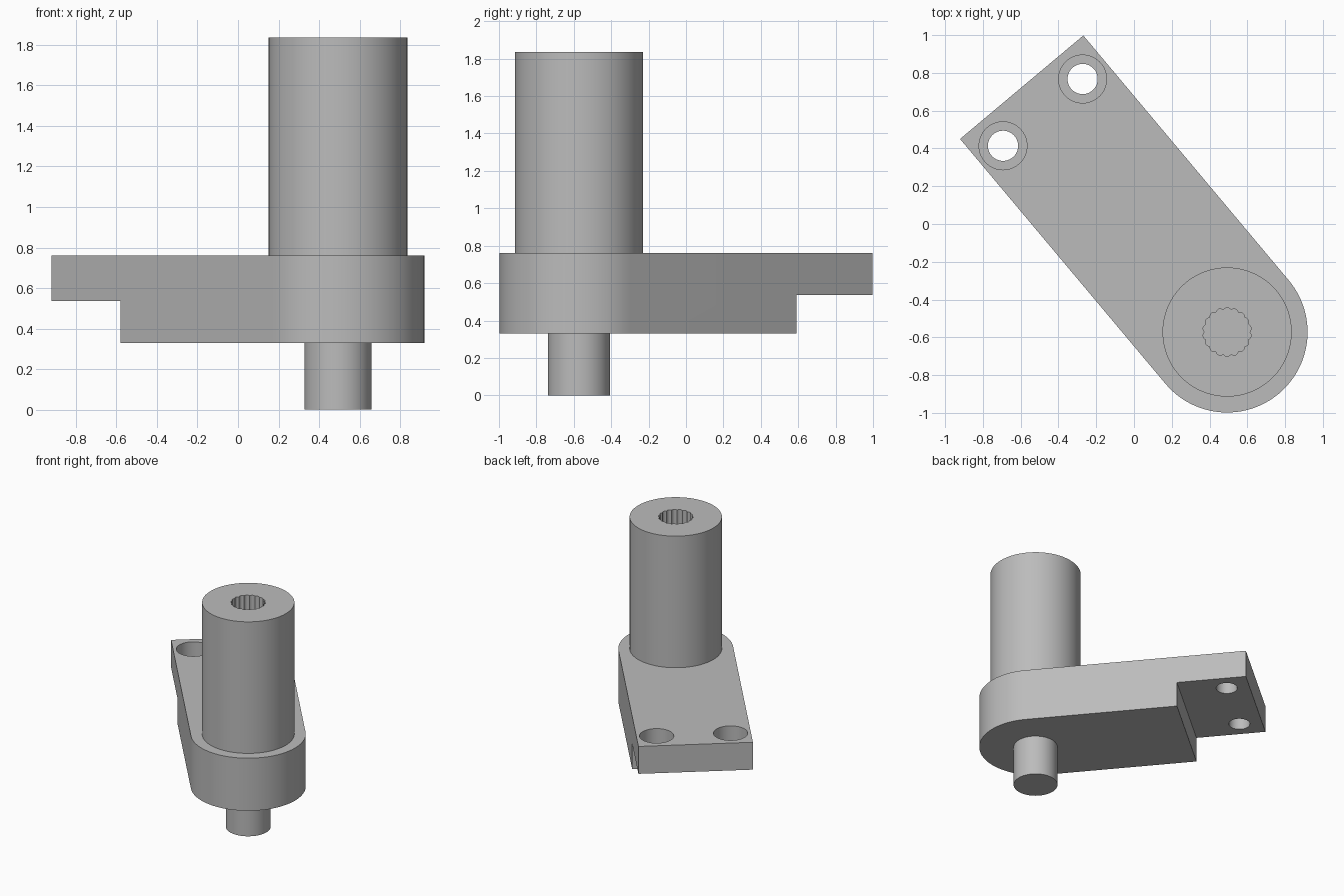
import bpy, bmesh, math
from mathutils import Vector

if "Cube" in bpy.data.objects:
    bpy.data.objects.remove(bpy.data.objects["Cube"])

CX, CY = 0.493, -0.572          # axis of the shaft
ANGLE = math.radians(130)       # direction of the arm
U = Vector((math.cos(ANGLE), math.sin(ANGLE)))
V = Vector((U.y, -U.x))
R, LENGTH = 0.426, 1.692

grey = bpy.data.materials.new("plain grey")
grey.diffuse_color = (0.5, 0.5, 0.5, 1)
grey.use_nodes = True
grey.node_tree.nodes["Principled BSDF"].inputs["Base Color"].default_value = grey.diffuse_color


def place(u, v):
    """Arm coordinates (along, across) to the x, y plane."""
    p = Vector((CX, CY)) + U * u + V * v
    return p.x, p.y


def circle(u, v, r, n):
    return [place(u + r * math.cos(2 * math.pi * i / n),
                  v + r * math.sin(2 * math.pi * i / n)) for i in range(n)]


def prism(name, points, z0, z1):
    """Extrude a closed outline from z0 to z1."""
    bm = bmesh.new()
    face = bm.faces.new([bm.verts.new((x, y, z0)) for x, y in points])
    ext = bmesh.ops.extrude_face_region(bm, geom=[face])
    top = [g for g in ext["geom"] if isinstance(g, bmesh.types.BMVert)]
    bmesh.ops.translate(bm, verts=top, vec=(0, 0, z1 - z0))
    bmesh.ops.recalc_face_normals(bm, faces=bm.faces[:])
    me = bpy.data.meshes.new(name)
    bm.to_mesh(me)
    bm.free()
    me.materials.append(grey)
    ob = bpy.data.objects.new(name, me)
    bpy.context.collection.objects.link(ob)
    return ob


def cut(target, cutter):
    """Subtract the cutter, then remove it."""
    mod = target.modifiers.new("cut", 'BOOLEAN')
    mod.operation, mod.solver, mod.object = 'DIFFERENCE', 'EXACT', cutter
    bpy.context.view_layer.update()
    dg = bpy.context.evaluated_depsgraph_get()
    me = bpy.data.meshes.new_from_object(target.evaluated_get(dg))
    target.modifiers.clear()
    target.data = me
    bpy.data.objects.remove(cutter)


# Arm: round at the shaft, square at the far end
arc = [place(-R * math.sin(math.pi * i / 48), R * math.cos(math.pi * i / 48))
       for i in range(49)]
arm = prism("arm", arc + [place(LENGTH, -R), place(LENGTH, R)], 0.33, 0.76)

# Step under the far end
cut(arm, prism("step_cutter", [place(LENGTH - 0.53, -0.6), place(2, -0.6),
                               place(2, 0.6), place(LENGTH - 0.53, 0.6)], 0.2, 0.536))

# Two counterbored screw holes
for side in (-1, 1):
    cut(arm, prism("hole_cutter", circle(1.518, side * 0.275, 0.08, 48), 0.4, 0.9))
    cut(arm, prism("bore_cutter", circle(1.518, side * 0.275, 0.127, 64), 0.63, 0.9))

# Upper shaft with a splined socket
shaft = prism("upper_shaft", circle(0, 0, 0.342, 96), 0.76, 1.836)
TEETH, STEPS = 18, 6
spline = []
for i in range(TEETH * STEPS):
    a = 2 * math.pi * i / (TEETH * STEPS)
    r = 0.119 + 0.01 * abs(math.sin(a * TEETH / 2))
    spline.append((CX + r * math.cos(a), CY + r * math.sin(a)))
cut(shaft, prism("socket_cutter", spline, 0.80, 2.0))

# Lower pin
pin = prism("lower_pin", circle(0, 0, 0.166, 64), 0, 0.33)

for ob in (arm, shaft, pin):
    bpy.ops.object.select_all(action='DESELECT')
    ob.select_set(True)
    bpy.context.view_layer.objects.active = ob
    bpy.ops.object.shade_smooth_by_angle(angle=math.radians(30))
